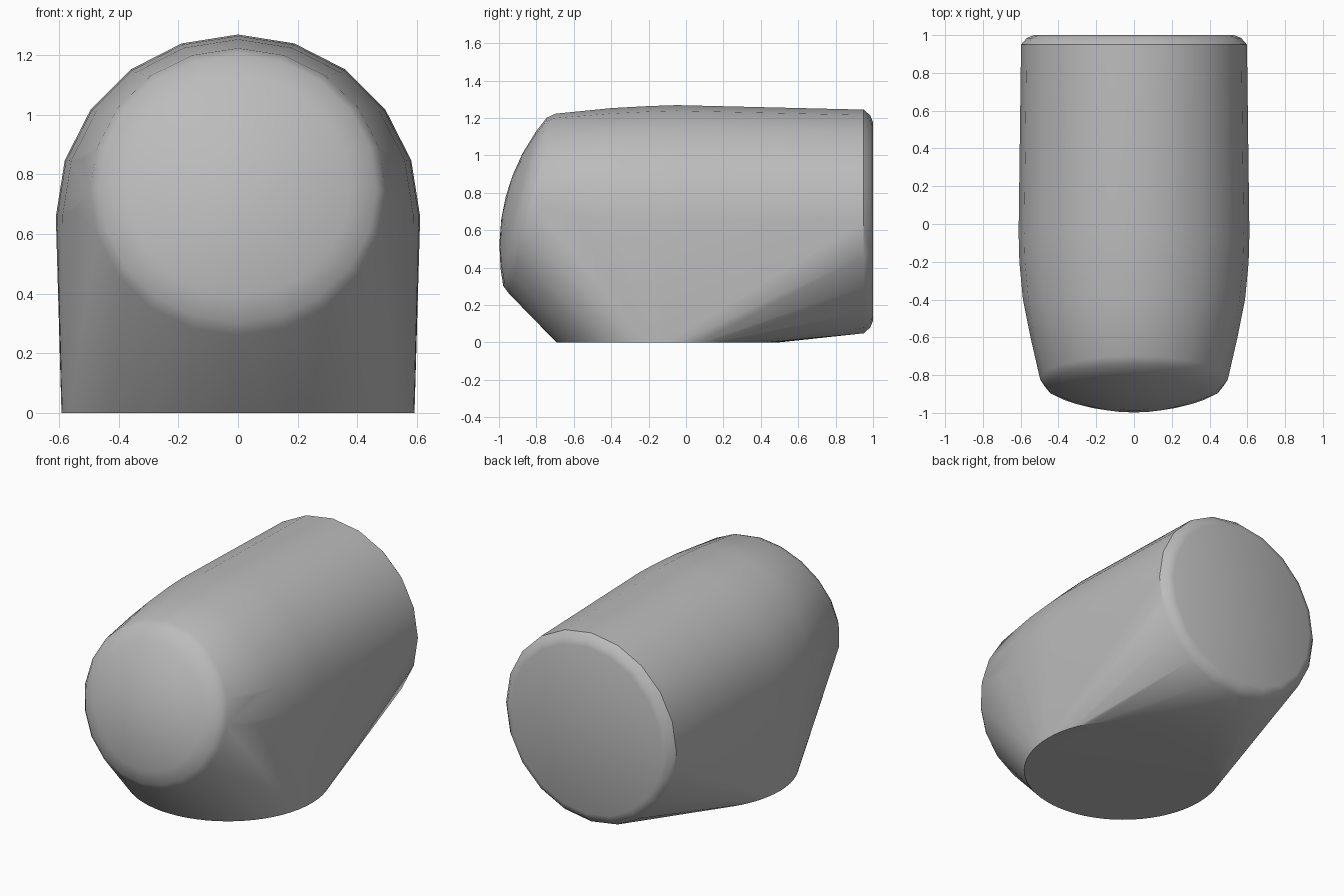
import bpy, bmesh, math
from mathutils import Vector

if "Cube" in bpy.data.objects:
    bpy.data.objects.remove(bpy.data.objects["Cube"])

grey = bpy.data.materials.new("plain grey")
grey.diffuse_color = (0.5, 0.5, 0.5, 1)
grey.use_nodes = True
grey.node_tree.nodes["Principled BSDF"].inputs["Base Color"].default_value = grey.diffuse_color

bm = bmesh.new()


def ring(centre, u, radius, sides):
    """Add a circle of points spanned by the x axis and direction u."""
    for i in range(sides):
        a = 2 * math.pi * i / sides
        bm.verts.new(Vector(centre) + radius * (math.sin(a) * Vector((1, 0, 0)) + math.cos(a) * Vector(u)))


# Barrel: upright rings from front to rounded back rim (y, centre z, radius)
for y, z, r in [(-0.6, 0.68, 0.548), (-0.4, 0.665, 0.588), (-0.2, 0.657, 0.607),
                (-0.05, 0.658, 0.611), (0.95, 0.647, 0.598),
                (0.985, 0.647, 0.567), (1.0, 0.647, 0.53)]:
    ring((0, y, z), (0, 0, 1), r, 20)

# Tilted front dome (radius, bulge)
up = Vector((0, 0.25, 0.968))
out = Vector((0, -0.968, 0.25))
middle = Vector((0, -0.822, 0.742))
for r, h in [(0.497, 0), (0.465, 0.04), (0.38, 0.077), (0.25, 0.117), (0.12, 0.14)]:
    ring(middle + out * h, up, r, 20)
bm.verts.new(middle + out * 0.147)

# Flat round foot
ring((0, -0.1, 0), (0, 1, 0), 0.592, 64)

# Wrap everything in one convex skin
hull = bmesh.ops.convex_hull(bm, input=bm.verts[:])
loose = {g for g in hull["geom_interior"] + hull["geom_unused"] if isinstance(g, bmesh.types.BMVert)}
bmesh.ops.delete(bm, geom=list(loose), context='VERTS')
bmesh.ops.dissolve_limit(bm, angle_limit=math.radians(0.5), verts=bm.verts[:], edges=bm.edges[:])
bmesh.ops.recalc_face_normals(bm, faces=bm.faces[:])

mesh = bpy.data.meshes.new("barrel_body")
bm.to_mesh(mesh)
bm.free()
mesh.materials.append(grey)
body = bpy.data.objects.new("barrel_body", mesh)
bpy.context.collection.objects.link(body)
bpy.context.view_layer.objects.active = body
body.select_set(True)
bpy.ops.object.shade_smooth_by_angle(angle=math.radians(35))
